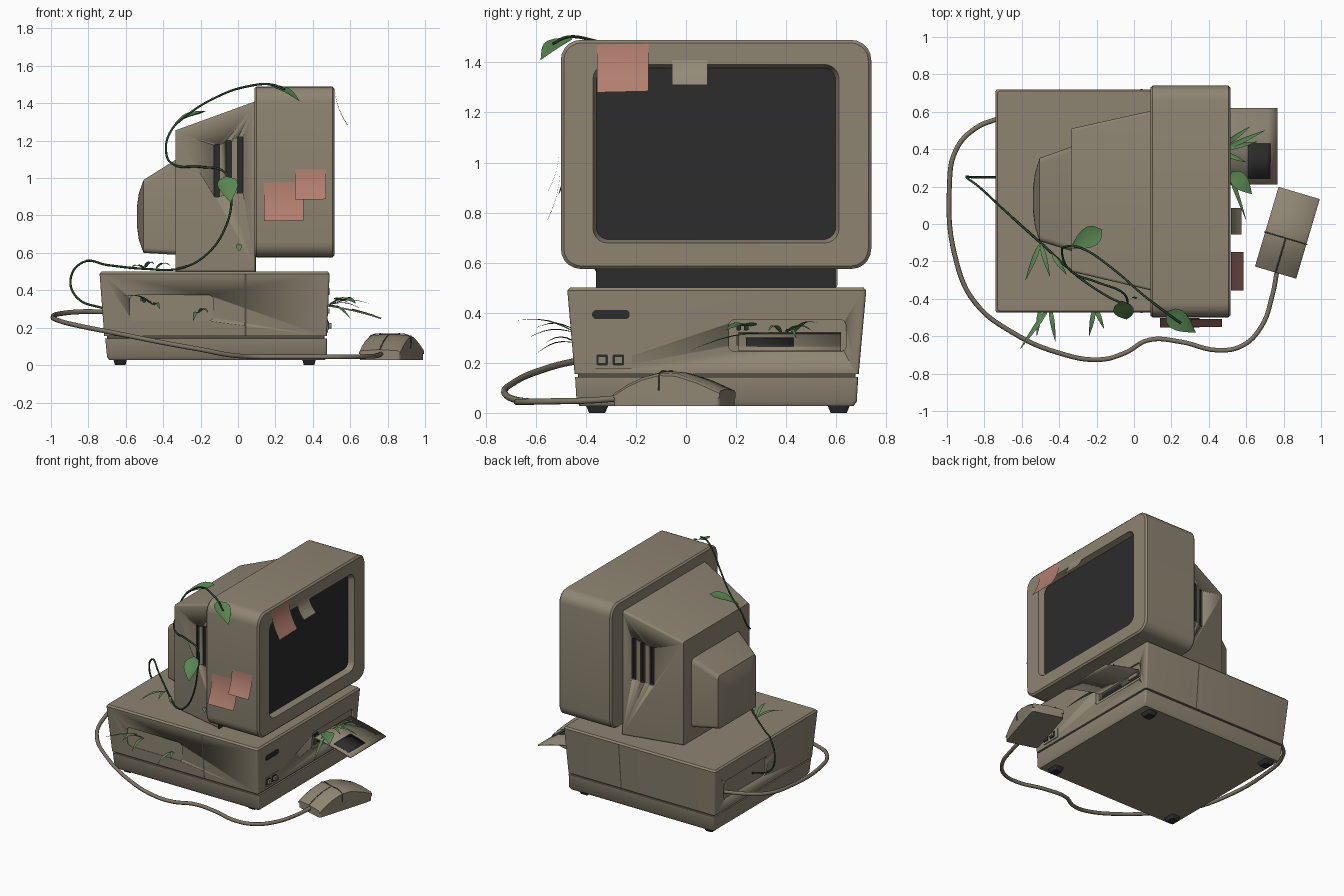
import bpy, bmesh, math
from mathutils import Vector as V


def material(name, rgb):
    m = bpy.data.materials.new(name)
    m.diffuse_color = (*rgb, 1)
    return m


BEIGE = material("beige_plastic", (0.27, 0.235, 0.17))
CABLE = material("cable_beige", (0.20, 0.175, 0.13))
SEAM = material("seam_brown", (0.09, 0.08, 0.06))
DARK = material("charcoal", (0.025, 0.025, 0.025))
PINK = material("pink_paper", (0.44, 0.21, 0.16))
CREAM = material("cream_paper", (0.30, 0.26, 0.19))
LEAF = material("leaf_green", (0.10, 0.24, 0.085))
STEM = material("stem_green", (0.022, 0.06, 0.025))


def build(name, verts, faces, mats, angle=35):
    me = bpy.data.meshes.new(name)
    me.from_pydata([tuple(v) for v in verts], [], faces)
    for m in mats:
        me.materials.append(m)
    bm = bmesh.new()
    bm.from_mesh(me)
    bmesh.ops.recalc_face_normals(bm, faces=bm.faces)
    bm.to_mesh(me)
    bm.free()
    ob = bpy.data.objects.new(name, me)
    bpy.context.collection.objects.link(ob)
    bpy.ops.object.select_all(action='DESELECT')
    ob.select_set(True)
    bpy.context.view_layer.objects.active = ob
    bpy.ops.object.shade_smooth_by_angle(angle=math.radians(angle))
    return ob


def ring(axis, pos, a0, a1, b0, b1, r=0.02, n=5):
    """Rounded rectangle across one axis (0=x, 1=y, 2=z)."""
    pts = []
    corners = [(a1 - r, b1 - r), (a0 + r, b1 - r), (a0 + r, b0 + r), (a1 - r, b0 + r)]
    for k, (ca, cb) in enumerate(corners):
        for i in range(n + 1):
            t = math.pi / 2 * (k + i / n)
            p = [ca + r * math.cos(t), cb + r * math.sin(t)]
            p.insert(axis, pos)
            pts.append(p)
    return pts


def loft(name, rings, *mats):
    """Skin the rings; the last face is the end cap."""
    n = len(rings[0])
    faces = [(k * n + i, k * n + (i + 1) % n, (k + 1) * n + (i + 1) % n, (k + 1) * n + i)
             for k in range(len(rings) - 1) for i in range(n)]
    faces += [tuple(range(n)), tuple(range((len(rings) - 1) * n, len(rings) * n))]
    return build(name, [p for r in rings for p in r], faces, mats)


def block(name, axis, lo, hi, rect, r, mat):
    return loft(name, [ring(axis, lo, *rect, r), ring(axis, hi, *rect, r)], mat)


def cut(target, cutter):
    m = target.modifiers.new("cut", 'BOOLEAN')
    m.operation, m.object, m.solver = 'DIFFERENCE', cutter, 'EXACT'
    m.material_mode = 'TRANSFER'
    cutter.hide_render = True
    cutter.hide_set(True)


def sheet(name, o, w, l, curl, mat, thick=0.0):
    """Curling strip: o + w*s + l*t + curl*t^2."""
    o, w, l, curl, n = V(o), V(w), V(l), V(curl), 6
    verts = [o + w * s + l * (i / n) + curl * (i / n) ** 2 for i in range(n + 1) for s in (0, 1)]
    ob = build(name, verts, [(2 * i, 2 * i + 1, 2 * i + 3, 2 * i + 2) for i in range(n)], [mat])
    if thick:
        m = ob.modifiers.new("thickness", 'SOLIDIFY')
        m.thickness, m.offset = thick, 0
    return ob


def tube(name, pts, radius, mat):
    cu = bpy.data.curves.new(name, 'CURVE')
    cu.dimensions, cu.bevel_depth, cu.bevel_resolution = '3D', radius, 2
    cu.resolution_u, cu.use_fill_caps = 6, True
    sp = cu.splines.new('BEZIER')
    sp.bezier_points.add(len(pts) - 1)
    for bp, p in zip(sp.bezier_points, pts):
        bp.co = p
        bp.handle_left_type = bp.handle_right_type = 'AUTO'
    cu.materials.append(mat)
    ob = bpy.data.objects.new(name, cu)
    bpy.context.collection.objects.link(ob)


def leaf(name, a, b, width, up=(0, 0, 1), droop=0.02, mat=LEAF):
    a, b, up, n = V(a), V(b), V(up), 6
    side = (b - a).cross(up).normalized()
    verts = []
    for i in range(n + 1):
        t = i / n
        h = width / 2 * math.sin(math.pi * min(1, t ** 0.7)) + 0.0008
        c = a.lerp(b, t) + up * droop * math.sin(math.pi * t)
        verts += [c - side * h, c - up * h * 0.3, c + side * h]
    faces = [(3 * i + j, 3 * i + j + 1, 3 * i + j + 4, 3 * i + j + 3) for i in range(n) for j in (0, 1)]
    build(name, verts, faces, [mat])


# Computer case: tapered upper shell, recessed seam, lower tray, feet
case = loft("case_shell", [ring(2, 0.155, -0.715, 0.475, -0.445, 0.69, 0.012),
                           ring(2, 0.488, -0.74, 0.49, -0.474, 0.72, 0.012),
                           ring(2, 0.50, -0.73, 0.48, -0.464, 0.71, 0.012)], BEIGE)
block("case_seam", 2, 0.13, 0.16, (-0.70, 0.463, -0.432, 0.678), 0.01, SEAM)
loft("case_tray", [ring(2, 0.028, -0.69, 0.465, -0.425, 0.67, 0.012),
                   ring(2, 0.045, -0.70, 0.475, -0.437, 0.682, 0.012),
                   ring(2, 0.143, -0.71, 0.475, -0.443, 0.688, 0.012)], BEIGE)
for x in (-0.63, 0.38):
    for y in (-0.355, 0.61):
        loft("foot", [ring(2, 0, x - 0.028, x + 0.028, y - 0.032, y + 0.032, 0.01),
                      ring(2, 0.03, x - 0.036, x + 0.036, y - 0.045, y + 0.045, 0.01)], DARK)
for s, y0, y1 in ((-1, -0.446, -0.475), (1, 0.691, 0.721)):
    sheet("side_seam", (0.036, y0 + s * 0.001, 0.157), (0.009, 0, 0), (0, y1 - y0, 0.33), (0, 0, 0), SEAM)

# Recessed panels on the case
cut(case, block("side_panel_cutter", 1, -0.6, -0.449, (-0.58, -0.13, 0.235, 0.375), 0.03, BEIGE))
cut(case, block("rear_panel_cutter", 0, -0.8, -0.712, (0.1, 0.6, 0.235, 0.375), 0.03, BEIGE))
cut(case, block("drive_panel_cutter", 0, 0.472, 0.55, (0.17, 0.64, 0.245, 0.372), 0.025, BEIGE))
block("drive_slot", 0, 0.470, 0.477, (0.2, 0.62, 0.268, 0.312), 0.006, SEAM)
block("drive_opening", 0, 0.470, 0.479, (0.24, 0.44, 0.275, 0.30), 0.006, DARK)
block("drive_button", 0, 0.470, 0.488, (0.52, 0.61, 0.277, 0.303), 0.005, BEIGE)
for y in (0.21, 0.24):
    block("drive_light", 0, 0.470, 0.480, (y - 0.009, y + 0.009, 0.33, 0.35), 0.003, DARK)

# Front badge and power buttons
block("front_badge", 0, 0.48, 0.490, (-0.375, -0.225, 0.375, 0.411), 0.016, DARK)
block("button_plate", 0, 0.47, 0.482, (-0.365, -0.215, 0.175, 0.245), 0.01, BEIGE)
for y in (-0.335, -0.27):
    block("button_rim", 0, 0.47, 0.486, (y - 0.023, y + 0.023, 0.19, 0.233), 0.006, DARK)
    block("button", 0, 0.47, 0.500, (y - 0.016, y + 0.016, 0.197, 0.226), 0.004, BEIGE)

# Floppy disk sagging out of the drive
sheet("floppy_disk", (0.475, 0.21, 0.318), (0, 0.41, 0), (0.29, 0, -0.04), (0, 0, -0.028), BEIGE, 0.008)
sheet("floppy_label", (0.61, 0.24, 0.299), (0, 0.19, 0), (0.12, 0, -0.03), (0, 0, -0.005), DARK, 0.006)

# Monitor: bezel with inset screen, tapered housing, tube cover
Y0, Y1, Z0, Z1 = -0.5, 0.74, 0.575, 1.49
bezel = loft("monitor_bezel", [
    ring(0, 0.088, Y0 + 0.01, Y1 - 0.01, Z0 + 0.01, Z1 - 0.01, 0.075),
    ring(0, 0.10, Y0, Y1, Z0, Z1, 0.08),
    ring(0, 0.505, Y0, Y1, Z0, Z1, 0.08),
    ring(0, 0.516, Y0 + 0.012, Y1 - 0.012, Z0 + 0.012, Z1 - 0.012, 0.07),
    ring(0, 0.516, -0.372, 0.612, 0.678, 1.392, 0.06),
    ring(0, 0.475, -0.358, 0.598, 0.692, 1.378, 0.05)], BEIGE, DARK)
bezel.data.polygons[-1].material_index = 1
housing = loft("monitor_housing", [ring(0, -0.335, -0.255, 0.51, 0.498, 1.255, 0.015),
                                   ring(0, 0.092, -0.355, 0.605, 0.498, 1.41, 0.015)], BEIGE)
loft("tube_cover", [ring(0, -0.33, -0.145, 0.415, 0.59, 1.10, 0.03),
                    ring(0, -0.505, -0.092, 0.352, 0.60, 0.99, 0.03),
                    ring(0, -0.53, -0.01, 0.27, 0.67, 0.92, 0.03),
                    ring(0, -0.54, 0.07, 0.19, 0.74, 0.85, 0.03)], BEIGE)
block("neck_plate", 0, 0.088, 0.097, (-0.36, 0.60, 0.50, 0.60), 0.004, DARK)

# Cooling vents on both sides of the housing
for i, x in enumerate((-0.113, -0.05, 0.012)):
    rect = (x - 0.015, x + 0.015, 0.9 + 0.01 * i, 1.18 + 0.02 * i)
    wall = 0.235 * (x - 0.0)
    cut(housing, block("vent_cutter", 1, -0.6, -0.310 - wall, rect, 0.005, DARK))
    cut(housing, block("vent_cutter", 1, 0.562 + wall, 0.8, rect, 0.005, DARK))

# Sticky notes
sheet("screen_note", (0.518, -0.355, 1.47), (0, 0.205, 0.005), (0.01, 0, -0.19), (0.058, 0, 0), PINK)
sheet("cream_note", (0.519, -0.055, 1.41), (0, 0.14, 0), (0.01, 0, -0.10), (0.045, 0, 0), CREAM)
sheet("side_note_low", (0.14, -0.503, 0.975), (0.21, 0, 0.003), (0, 0, -0.205), (0, -0.05, 0), PINK)
sheet("side_note_high", (0.305, -0.507, 1.045), (0.165, 0, 0.002), (0, 0, -0.16), (0, -0.045, 0), PINK)

# Mouse: base plate, domed top, button seams
ang = math.radians(73.5)
U, W, C = V((math.cos(ang), math.sin(ang), 0)), V((math.sin(ang), -math.cos(ang), 0)), V((0.82, -0.047, 0))


def mouse(u, w, z):
    return C + U * u + W * w + V((0, 0, z))


loft("mouse_base", [[mouse(p[0], p[1], p[2]) for p in ring(2, z, -0.222, 0.222, -0.115, 0.115, 0.02)]
                    for z in (0.028, 0.066)], BEIGE)
profile = [(-0.222, 0.08), (-0.16, 0.118), (-0.1, 0.145), (-0.03, 0.163), (0.04, 0.16), (0.13, 0.132), (0.222, 0.092)]
loft("mouse_top", [[mouse(u, w, z) for w, z in ((-0.115, 0.06), (-0.115, h - 0.014), (-0.1, h - 0.003), (0, h + 0.003),
                                                (0.1, h - 0.003), (0.115, h - 0.014), (0.115, 0.06))]
                   for u, h in profile], BEIGE)
tube("mouse_button_seam", [mouse(u, 0, h + 0.001) for u, h in profile[:4]], 0.004, SEAM)
tube("mouse_cross_seam", [mouse(-0.03, w, h) for w, h in ((-0.115, 0.09), (-0.114, 0.148), (-0.1, 0.16), (0, 0.165),
                                                          (0.1, 0.16), (0.114, 0.148), (0.115, 0.09))], 0.003, SEAM)

# Mouse cable
tube("mouse_cable", [(-0.71, 0.57, 0.285), (-0.85, 0.51, 0.285), (-0.95, 0.4, 0.275), (-0.987, 0.2, 0.262),
                     (-0.95, -0.2, 0.235), (-0.85, -0.42, 0.21), (-0.65, -0.58, 0.17), (-0.4, -0.69, 0.12),
                     (-0.18, -0.725, 0.08), (-0.05, -0.69, 0.055), (0.08, -0.62, 0.045), (0.25, -0.63, 0.044),
                     (0.45, -0.675, 0.044), (0.58, -0.65, 0.044), (0.68, -0.55, 0.046), (0.74, -0.38, 0.05),
                     (0.765, -0.25, 0.06)], 0.013, CABLE)

# Vine climbing from the rear panel over the monitor
tube("vine", [(-0.71, 0.25, 0.30), (-0.86, 0.25, 0.36), (-0.895, 0.25, 0.46), (-0.83, 0.2, 0.55), (-0.7, 0.08, 0.535),
              (-0.5, -0.1, 0.515), (-0.3, -0.28, 0.52), (-0.17, -0.37, 0.59), (-0.07, -0.42, 0.73),
              (-0.035, -0.42, 0.9), (-0.07, -0.36, 1.03), (-0.2, -0.31, 1.06), (-0.34, -0.25, 1.07),
              (-0.385, -0.15, 1.15), (-0.36, -0.12, 1.25), (-0.28, -0.13, 1.33), (-0.1, -0.25, 1.44),
              (0.05, -0.38, 1.49), (0.18, -0.48, 1.5), (0.25, -0.53, 1.475)], 0.006, STEM)
leaf("vine_leaf_side", (-0.065, -0.41, 1.01), (-0.04, -0.51, 0.87), 0.11, (0, -0.8, 0.6))
leaf("vine_leaf_top", (-0.17, -0.03, 1.36), (-0.34, -0.13, 1.29), 0.11)
leaf("vine_leaf_bezel", (0.17, -0.47, 1.5), (0.33, -0.58, 1.41), 0.11)
leaf("vine_leaf_drive", (0.52, 0.28, 0.35), (0.63, 0.16, 0.33), 0.09)
leaf("vine_leaf_small", (0.0, -0.39, 0.65), (0.01, -0.40, 0.61), 0.03, (0, -1, 0), 0)

# Grass blades sprouting from panels, drive and vine
blades = [((-0.45, -0.44, 0.32), (-0.61, -0.67, 0.37)), ((-0.45, -0.44, 0.32), (-0.42, -0.63, 0.30)),
          ((-0.5, -0.44, 0.33), (-0.52, -0.6, 0.34)), ((-0.21, -0.44, 0.28), (-0.24, -0.6, 0.235)),
          ((-0.21, -0.44, 0.28), (-0.16, -0.56, 0.28)), ((0.48, 0.4, 0.32), (0.70, 0.5, 0.33)),
          ((0.48, 0.4, 0.32), (0.66, 0.44, 0.30)), ((0.48, 0.36, 0.32), (0.6, 0.02, 0.25)),
          ((0.48, 0.38, 0.32), (0.6, 0.33, 0.33)), ((0.48, 0.42, 0.31), (0.62, 0.52, 0.36)),
          ((-0.5, -0.1, 0.515), (-0.45, -0.28, 0.54)), ((-0.5, -0.1, 0.515), (-0.58, -0.3, 0.51)),
          ((-0.44, -0.16, 0.515), (-0.36, -0.27, 0.53))]
for a, b in blades:
    leaf("grass_blade", a, b, 0.024, droop=0.025)
